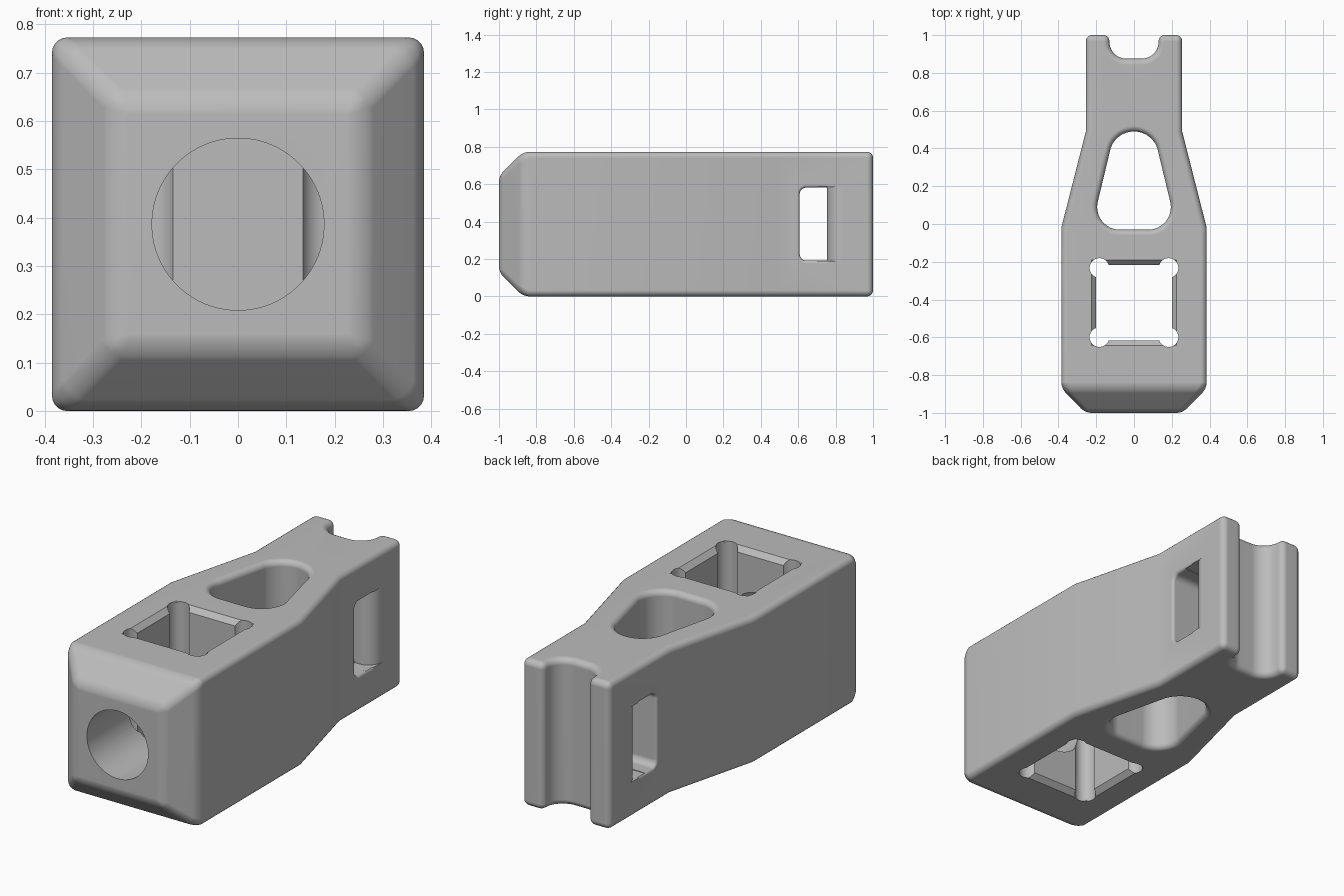
import bpy, bmesh, math
from mathutils import Vector, Matrix

if "Cube" in bpy.data.objects:
    bpy.data.objects.remove(bpy.data.objects["Cube"], do_unlink=True)

H = 0.773            # body height
WIDE, SLIM = 0.385, 0.255
MID = H / 2

grey = bpy.data.materials.new("plain grey")
grey.use_nodes = True
grey.diffuse_color = (0.5, 0.5, 0.5, 1)
grey.node_tree.nodes["Principled BSDF"].inputs["Base Color"].default_value = (0.5, 0.5, 0.5, 1)


def make_object(name, bm):
    bmesh.ops.recalc_face_normals(bm, faces=bm.faces)
    mesh = bpy.data.meshes.new(name)
    bm.to_mesh(mesh)
    bm.free()
    mesh.materials.append(grey)
    obj = bpy.data.objects.new(name, mesh)
    bpy.context.collection.objects.link(obj)
    return obj


def loft(name, sections, matrix=Matrix()):
    """Skin a stack of (outline, height) sections and cap both ends."""
    bm = bmesh.new()
    rings = [[bm.verts.new((x, y, z)) for x, y in pts] for pts, z in sections]
    for a, b in zip(rings, rings[1:]):
        for i in range(len(a)):
            j = (i + 1) % len(a)
            bm.faces.new((a[i], a[j], b[j], b[i]))
    bm.faces.new(rings[0])
    bm.faces.new(rings[-1])
    bmesh.ops.transform(bm, matrix=matrix, verts=bm.verts)
    return make_object(name, bm)


def arc(cx, cy, r, start, end, steps=10):
    angles = [math.radians(start + (end - start) * i / steps) for i in range(steps + 1)]
    return [(cx + r * math.cos(a), cy + r * math.sin(a)) for a in angles]


def wrapped(circles, grow, steps=72):
    """Outline of a band stretched round circles (x, y, r), grown outwards."""
    pts = []
    for i in range(steps):
        a = math.tau * (i + 0.5) / steps
        n = Vector((math.cos(a), math.sin(a)))
        x, y, r = max(circles, key=lambda c: c[0] * n.x + c[1] * n.y + c[2])
        pts.append((x + (r + grow) * n.x, y + (r + grow) * n.y))
    return pts


def flared(name, circles, low, high, fillet, matrix=Matrix(), steps=6):
    """Through-hole cutter whose mouths open in a rounded fillet."""
    half = []
    for i in range(steps + 1):
        a = math.pi / 2 * i / steps
        half.append((fillet * (1 - math.cos(a)), fillet * (1 - math.sin(a))))
    levels = [(g, high - d) for g, d in half] + [(fillet, high + 0.1)]
    levels = [(g, low + high - z) for g, z in reversed(levels)] + levels
    return loft(name, [(wrapped(circles, g), z) for g, z in levels], matrix)


# Body: tapering plan with a rounded groove in the back end
right_half = [(WIDE, -0.87), (WIDE, -0.02), (SLIM, 0.49), (SLIM, 1), (0.13, 1)]
right_half += arc(0.04, 0.965, 0.09, 0, -90)
outline = right_half + [(-x, y) for x, y in reversed(right_half)]
body = loft("body", [(outline, 0), (outline, H)])

# Chamfered nose
bm = bmesh.new()
bm.from_mesh(body.data)
front = min(bm.faces, key=lambda f: f.calc_center_median().y)
nose = bmesh.ops.extrude_face_region(bm, geom=[front])["geom"]
bmesh.ops.delete(bm, geom=[front], context="FACES_ONLY") if front.is_valid else None
for v in [g for g in nose if isinstance(g, bmesh.types.BMVert)]:
    v.co.y = -1
    v.co.x *= 0.67
    v.co.z = MID + (v.co.z - MID) * 0.67
bmesh.ops.recalc_face_normals(bm, faces=bm.faces)
bm.to_mesh(body.data)
bm.free()

# Rounded outer edges
bevel = body.modifiers.new("rounded edges", "BEVEL")
bevel.width = 0.032
bevel.segments = 5
bevel.limit_method = "ANGLE"
bevel.angle_limit = math.radians(30)

cutters = []

# Rounded triangular window
cutters.append(flared("window_cutter", [(0.075, 0.09, 0.12), (-0.075, 0.09, 0.12), (0, 0.36, 0.13)],
                      0, H, 0.03))


# Square pocket with chamfered mouths and round corner reliefs
def square(s):
    return [(sx * s, -0.416 + sy * s) for sx, sy in ((1, 1), (-1, 1), (-1, -1), (1, -1))]


lip = 0.026
cutters.append(loft("pocket_cutter", [
    (square(0.2 + 2 * lip), -lip), (square(0.2), lip),
    (square(0.2), H - lip), (square(0.2 + 2 * lip), H + lip)]))
for sx in (-1, 1):
    for sy in (-1, 1):
        ring = wrapped([(sx * 0.183, -0.416 + sy * 0.183, 0.052)], 0, 32)
        cutters.append(loft("relief_cutter", [(ring, -0.1), (ring, H + 0.1)]))

# Round bore from the nose into the pocket
bore = wrapped([(0, MID, 0.178)], 0)
cutters.append(loft("bore_cutter", [(bore, 0.5), (bore, 1.1)], Matrix.Rotation(math.pi / 2, 4, "X")))

# Cross slot through the slim end, local x, y, z mapped to y, z, x
to_side = Matrix(((0, 0, 1, 0), (1, 0, 0, 0), (0, 1, 0, 0), (0, 0, 0, 1)))
slot = [(y, MID + s * (0.195 - r), r) for y, r in ((0.643, 0.035), (0.75, 0.005)) for s in (-1, 1)]
cutters.append(flared("slot_cutter", slot, -SLIM, SLIM, 0.015, to_side))

# Wide curved rear lip of the slot
for side in (-1, 1):
    sweep = arc(SLIM - 0.08, 0.835, 0.08, -90, 0) + [(0.32, 0.835), (0.32, 0.7), (0.15, 0.7), (0.15, 0.755)]
    sweep = [(side * x, y) for x, y in sweep]
    cutters.append(loft("lip_cutter", [(sweep, MID - 0.198), (sweep, MID + 0.198)]))

for cutter in cutters:
    cutter.hide_render = True
    cut = body.modifiers.new("cut", "BOOLEAN")
    cut.operation = "DIFFERENCE"
    cut.solver = "EXACT"
    cut.object = cutter

# Apply everything, drop the cutters and smooth the fillets
bpy.ops.object.select_all(action="DESELECT")
body.select_set(True)
bpy.context.view_layer.objects.active = body
for name in [m.name for m in body.modifiers]:
    bpy.ops.object.modifier_apply(modifier=name)
for cutter in cutters:
    bpy.data.objects.remove(cutter, do_unlink=True)
bpy.ops.object.shade_smooth_by_angle(angle=math.radians(28))
weighted = body.modifiers.new("clean shading", "WEIGHTED_NORMAL")
weighted.keep_sharp = True
